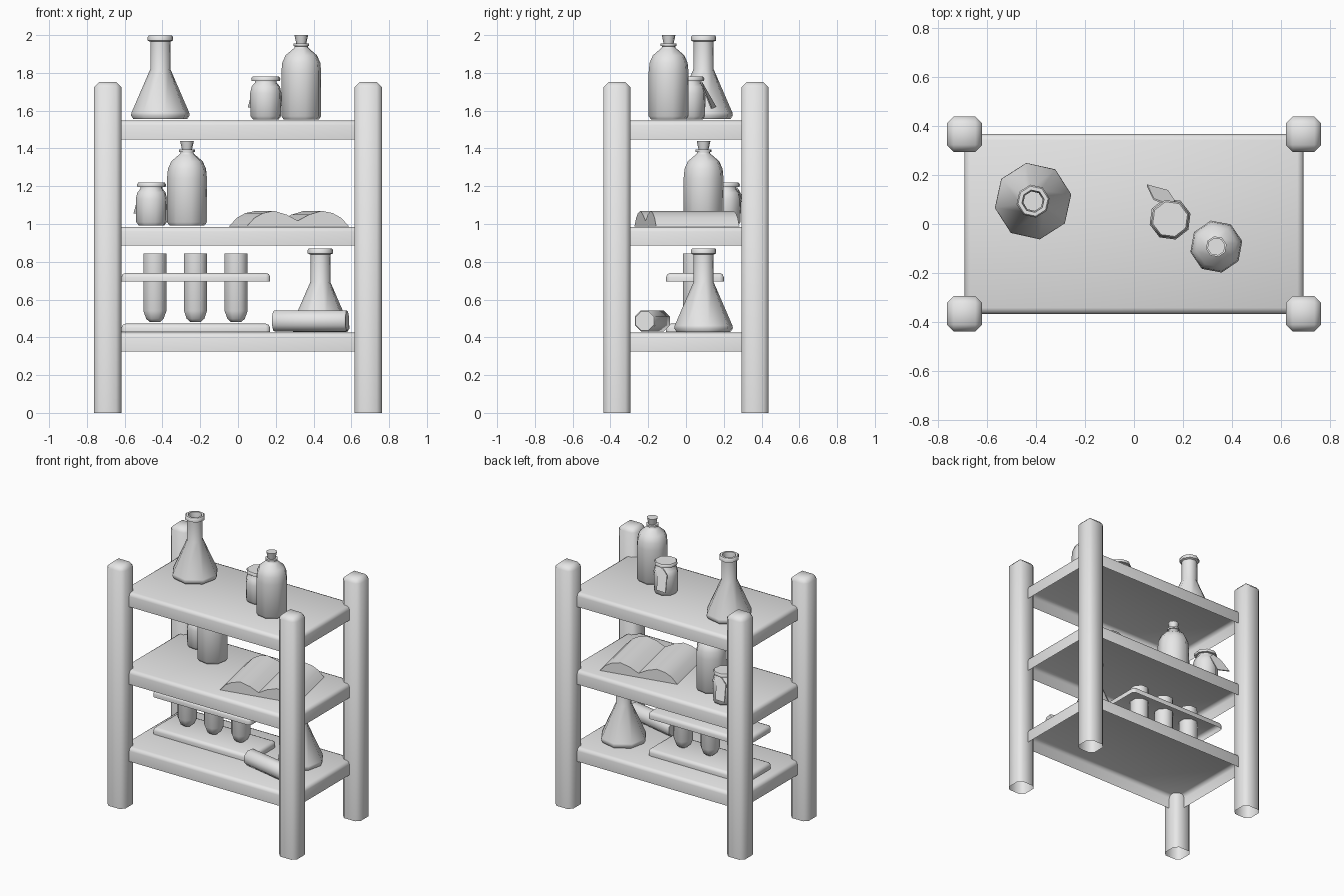
import bpy, bmesh, math
from mathutils import Matrix, Vector

cube = bpy.data.objects.get("Cube")
if cube:
    bpy.data.objects.remove(cube, do_unlink=True)

GREY = (0.8, 0.8, 0.8, 1)
mat = bpy.data.materials.new("plain grey")
mat.use_nodes = True
mat.diffuse_color = GREY
mat.node_tree.nodes["Principled BSDF"].inputs["Base Color"].default_value = GREY


def finish(name, bm, angle=50, fix_normals=True):
    if fix_normals:
        bmesh.ops.recalc_face_normals(bm, faces=bm.faces)
    mesh = bpy.data.meshes.new(name)
    bm.to_mesh(mesh)
    bm.free()
    mesh.materials.append(mat)
    ob = bpy.data.objects.new(name, mesh)
    bpy.context.collection.objects.link(ob)
    bpy.ops.object.select_all(action='DESELECT')
    ob.select_set(True)
    bpy.context.view_layer.objects.active = ob
    bpy.ops.object.shade_smooth_by_angle(angle=math.radians(angle))
    return ob


def open_slab(name, x, y, z, bevel, segments=1):
    """Box from (min, max) ranges, bevelled except along its open underside."""
    bm = bmesh.new()
    bmesh.ops.create_cube(bm, size=1)
    size = [b - a for a, b in (x, y, z)]
    mid = [(a + b) / 2 for a, b in (x, y, z)]
    bmesh.ops.scale(bm, vec=size, verts=bm.verts)
    bmesh.ops.translate(bm, vec=mid, verts=bm.verts)
    edges = [e for e in bm.edges if max(v.co.z for v in e.verts) > mid[2]]
    bmesh.ops.bevel(bm, geom=edges, offset=bevel, segments=segments, profile=0.5,
                    affect='EDGES')
    bmesh.ops.recalc_face_normals(bm, faces=bm.faces)
    under = [f for f in bm.faces if f.normal.z < -0.9]
    bmesh.ops.delete(bm, geom=under, context='FACES')
    return finish(name, bm, fix_normals=False)


def lathe(name, profile, location, turn=0, sides=8):
    """Closed turned shape from (radius, height) pairs."""
    bm = bmesh.new()
    rings = []
    for r, z in profile:
        ring = []
        for i in range(sides):
            a = math.radians(turn) + math.tau * i / sides
            ring.append(bm.verts.new((r * math.cos(a), r * math.sin(a), z)))
        rings.append(ring)
    for lo, hi in zip(rings, rings[1:]):
        for i in range(sides):
            j = (i + 1) % sides
            bm.faces.new((lo[i], lo[j], hi[j], hi[i]))
    bm.faces.new(rings[0][::-1])
    bm.faces.new(rings[-1])
    ob = finish(name, bm)
    ob.location = location
    return ob


def extrude_outline(name, points, offset):
    """Flat outline pushed along an offset vector into a solid."""
    bm = bmesh.new()
    face = bm.faces.new([bm.verts.new(p) for p in points])
    new = bmesh.ops.extrude_face_region(bm, geom=[face], use_keep_orig=True)["geom"]
    bmesh.ops.translate(bm, vec=offset,
                        verts=[v for v in new if isinstance(v, bmesh.types.BMVert)])
    return finish(name, bm)


# Frame: four posts and three shelves
for sx, side in ((-1, "right"), (1, "left")):
    for sy, end in ((-1, "front"), (1, "back")):
        cx, cy = sx * 0.69, sy * 0.366
        open_slab(f"post_{end}_{side}", (cx - 0.072, cx + 0.072),
                  (cy - 0.072, cy + 0.072), (0, 1.752), 0.028)

SHELF = {"lower": 0.425, "middle": 0.985, "upper": 1.548}
for level, top in SHELF.items():
    open_slab(f"shelf_{level}", (-0.69, 0.69), (-0.366, 0.366),
              (top - 0.1, top), 0.025, 2)

# Conical flasks with a hollow neck
flask = [(0.145, 0), (0.158, 0.02), (0.155, 0.035), (0.054, 0.265), (0.054, 0.41),
         (0.068, 0.416), (0.068, 0.435), (0.062, 0.443), (0.046, 0.443),
         (0.040, 0.40), (0.040, 0.27)]
lathe("flask_upper", flask, (-0.411, 0.093, 1.555), 10)
lathe("flask_lower", flask, (0.436, 0.093, 0.428), 10)

# Stoppered bottles
bottle = [(0.095, 0), (0.108, 0.018), (0.108, 0.25), (0.103, 0.30), (0.085, 0.34),
          (0.043, 0.375), (0.036, 0.382), (0.036, 0.388), (0.043, 0.39),
          (0.043, 0.402), (0.027, 0.402), (0.037, 0.447)]
lathe("bottle_upper", bottle, (0.335, -0.092, 1.553), 12)
lathe("bottle_middle", bottle, (-0.27, 0.093, 0.992), 12)

# Lidded jars, each with a hanging tag
jar = [(0.07, 0), (0.084, 0.018), (0.086, 0.14), (0.077, 0.175), (0.06, 0.195),
       (0.06, 0.205), (0.078, 0.205), (0.080, 0.217), (0.073, 0.227)]
tag = [(-0.095, 0.135, 0.065), (-0.01, 0.112, 0.055), (0.018, 0.068, 0.165),
       (-0.015, 0.058, 0.2), (-0.068, 0.078, 0.165)]
for level, spot in (("upper", (0.147, 0.02, 1.553)), ("middle", (-0.458, 0.208, 0.992))):
    lathe(f"jar_{level}", jar, spot, 15)
    extrude_outline(f"jar_tag_{level}", tag, (0.002, 0.006, 0.002)).location = spot

# Open book
half = [(0.277, 0), (0.235, 0.045), (0.19, 0.07), (0.13, 0.083), (0.06, 0.062)]
spread = half + [(0, 0.03)] + [(-u, z) for u, z in reversed(half)]
book = extrude_outline("open_book", [(u, -0.225, z) for u, z in spread], (0, 0.45, 0))
book.location = (0.27, 0.005, SHELF["middle"] + 0.002)
book.rotation_euler.z = math.radians(12)

# Test tube rack and tubes
open_slab("tube_rack_base", (-0.617, 0.17), (-0.105, 0.2), (0.427, 0.472), 0.022, 2)
open_slab("tube_rack_plate", (-0.617, 0.17), (-0.105, 0.2), (0.695, 0.741), 0.022, 2)
tube = [(0.028, 0), (0.05, 0.018), (0.066, 0.06), (0.066, 0.365), (0.052, 0.365),
        (0.052, 0.07)]
for i in range(3):
    lathe(f"test_tube_{i + 1}", tube, (-0.44 + 0.215 * i, 0.045, 0.48), 22.5)

# Rolled scroll lying at an angle
start, end = Vector((0.19, -0.138, 0.487)), Vector((0.578, -0.218, 0.487))
length = (end - start).length
scroll = lathe("scroll", [(0.054, 0), (0.06, 0.008), (0.06, length - 0.008),
                          (0.054, length)], start, 22.5)
scroll.rotation_mode = 'QUATERNION'
scroll.rotation_quaternion = (end - start).to_track_quat('Z', 'Y')
